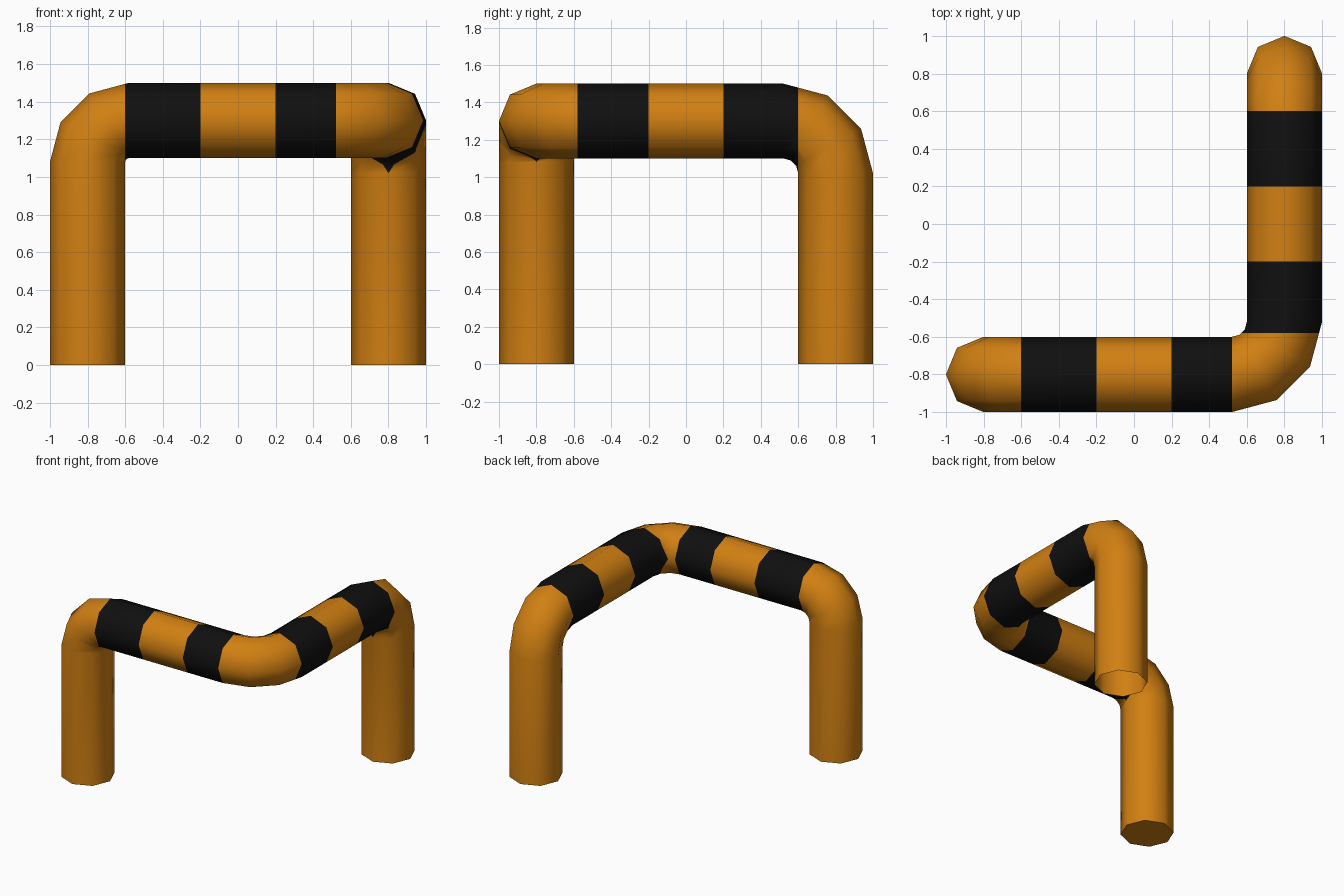
import bpy, bmesh, math
from mathutils import Vector, Matrix

if "Cube" in bpy.data.objects:
    bpy.data.objects.remove(bpy.data.objects["Cube"])

R, SIDES, STEPS = 0.2, 8, 3


def material(name, col):
    m = bpy.data.materials.new(name)
    m.diffuse_color = (*col, 1)
    m.use_nodes = True
    m.node_tree.nodes["Principled BSDF"].inputs["Base Color"].default_value = m.diffuse_color
    return m


orange = material("orange paint", (0.64, 0.215, 0.006))
black = material("black paint", (0.005, 0.005, 0.005))

# Path corners of the pipe, with the bend radius of the centre line
path = [Vector(p) for p in ((-.8, -.8, 0), (-.8, -.8, 1.3), (.8, -.8, 1.3),
                            (.8, .8, 1.3), (.8, .8, 0))]
bends = [0.22, 0.28, 0.28]

bm = bmesh.new()
rings = []


def ring(centre, frame):
    rings.append([bm.verts.new(centre + frame @ Vector(
        (R * math.cos(a), R * math.sin(a), 0)))
        for a in (i * math.tau / SIDES for i in range(SIDES))])


# Sweep the octagon along straight runs and three-step bends
frame = Matrix.Identity(3)
ring(path[0], frame)
for i, r in enumerate(bends):
    corner = path[i + 1]
    d1 = (corner - path[i]).normalized()
    d2 = (path[i + 2] - corner).normalized()
    pivot = corner - d1 * r + d2 * r
    for s in range(STEPS + 1):
        rot = Matrix.Rotation(math.pi / 2 * s / STEPS, 3, d1.cross(d2))
        ring(pivot + rot @ (d2 * -r), rot @ frame)
    frame = rot @ frame
ring(path[-1], frame)

for a, b in zip(rings, rings[1:]):
    for i in range(SIDES):
        j = (i + 1) % SIDES
        bm.faces.new((a[i], a[j], b[j], b[i]))
# One foot is closed, the other is open
bm.faces.new(rings[0][::-1])

# Cut the stripe edges
cuts = [(0, v) for v in (-.6, -.2, .2)] + [(1, v) for v in (-.58, -.2, .2, .6)]
for axis, v in cuts:
    n = Vector((0, 0, 0))
    n[axis] = 1
    bmesh.ops.bisect_plane(bm, geom=bm.verts[:] + bm.edges[:] + bm.faces[:],
                           dist=1e-4, plane_co=n * v, plane_no=n)

# Paint the stripes by position along each rail
for f in bm.faces:
    c = f.calc_center_median()
    f.smooth = True
    on_x = -.6 < c.x < -.2 or .2 < c.x < .52
    on_y = c.x > .52 and (-.58 < c.y < -.2 or .2 < c.y < .6)
    f.material_index = int(c.z > 1.0 and (on_x or on_y))

me = bpy.data.meshes.new("striped_corner_rail")
bm.to_mesh(me)
bm.free()
me.materials.append(orange)
me.materials.append(black)
ob = bpy.data.objects.new("striped_corner_rail", me)
bpy.context.collection.objects.link(ob)
bpy.context.view_layer.objects.active = ob
ob.select_set(True)
bpy.ops.object.shade_smooth_by_angle(angle=math.radians(50))
